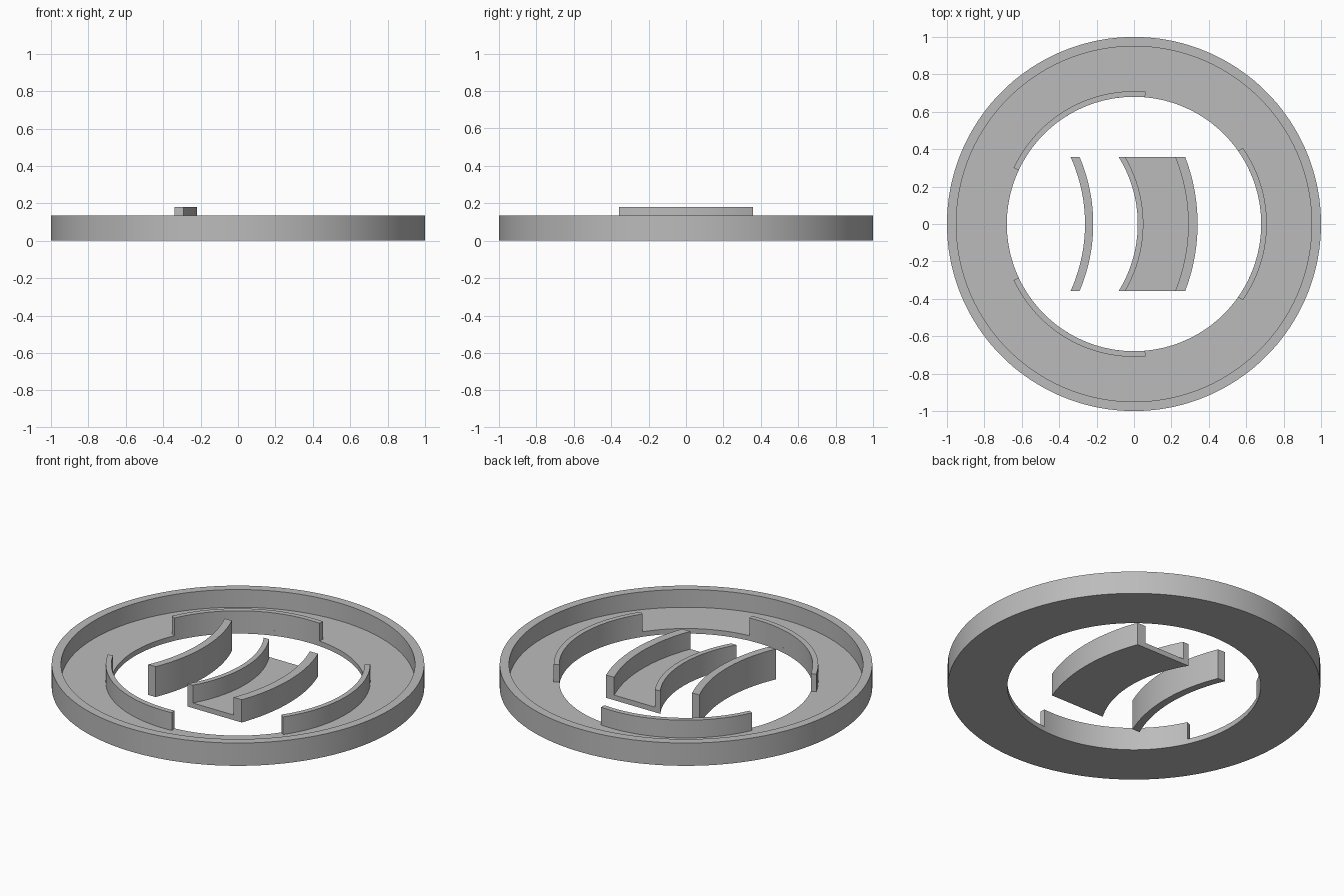
import bpy, bmesh
from math import cos, sin, sqrt, radians, tau

default = bpy.data.objects.get("Cube")
if default:
    bpy.data.objects.remove(default, do_unlink=True)

grey = bpy.data.materials.new("plain_grey")
grey.use_nodes = True
grey.diffuse_color = (0.5, 0.5, 0.5, 1)
grey.node_tree.nodes["Principled BSDF"].inputs["Base Color"].default_value = (0.5, 0.5, 0.5, 1)

FLOOR, RIM = 0.03, 0.135
HOLE, CLIP, LIP, OUTER = 0.68, 0.71, 0.95, 1.0


def sweep(name, profile, place, steps, closed=False):
    """Sweep a (radius, z) profile through place(radius, step)."""
    bm = bmesh.new()
    rings = [[bm.verts.new((*place(r, t), z)) for r, z in profile] for t in steps]
    n = len(profile)
    pairs = list(zip(rings, rings[1:]))
    if closed:
        pairs.append((rings[-1], rings[0]))
    for a, b in pairs:
        for i in range(n):
            j = (i + 1) % n
            bm.faces.new((a[i], a[j], b[j], b[i]))
    if not closed:
        bm.faces.new(rings[0])
        bm.faces.new(rings[-1])
    bmesh.ops.recalc_face_normals(bm, faces=bm.faces[:])
    mesh = bpy.data.meshes.new(name)
    bm.to_mesh(mesh)
    bm.free()
    mesh.materials.append(grey)
    obj = bpy.data.objects.new(name, mesh)
    bpy.context.collection.objects.link(obj)
    bpy.ops.object.select_all(action="DESELECT")
    obj.select_set(True)
    bpy.context.view_layer.objects.active = obj
    bpy.ops.object.shade_smooth_by_angle(angle=radians(30))
    return obj


def box(r0, r1, z0, z1):
    return [(r0, z0), (r1, z0), (r1, z1), (r0, z1)]


def spread(a, b, n):
    return [a + (b - a) * i / n for i in range(n + 1)]


def polar(r, a):
    return r * cos(a), r * sin(a)


def straight_cut(centre):
    """Arcs about (centre, 0) whose ends are cut square along x."""
    return lambda r, y: (centre + sqrt(r * r - y * y), y)


# Tray ring with a raised outer lip
tray = [(HOLE, 0), (OUTER, 0), (OUTER, RIM), (LIP, RIM), (LIP, FLOOR), (HOLE, FLOOR)]
sweep("tray_ring", tray, polar, spread(0, tau, 180)[:-1], closed=True)

# Three curved walls around the hole
for k in range(3):
    mid = 120 * k
    steps = spread(radians(mid - 35), radians(mid + 35), 36)
    sweep(f"inner_wall_{k + 1}", box(HOLE, CLIP, FLOOR, RIM), polar, steps)

# Curved channel piece and separate curved bar in the middle
width = spread(-0.357, 0.357, 28)
channel = [(HOLE, 0), (OUTER, 0), (OUTER, RIM), (LIP, RIM),
           (LIP, FLOOR), (CLIP, FLOOR), (CLIP, RIM), (HOLE, RIM)]
sweep("channel_segment", channel, straight_cut(-0.66), width)
sweep("curved_bar", box(0.873, 0.917, 0, 0.18), straight_cut(-1.135), width)
